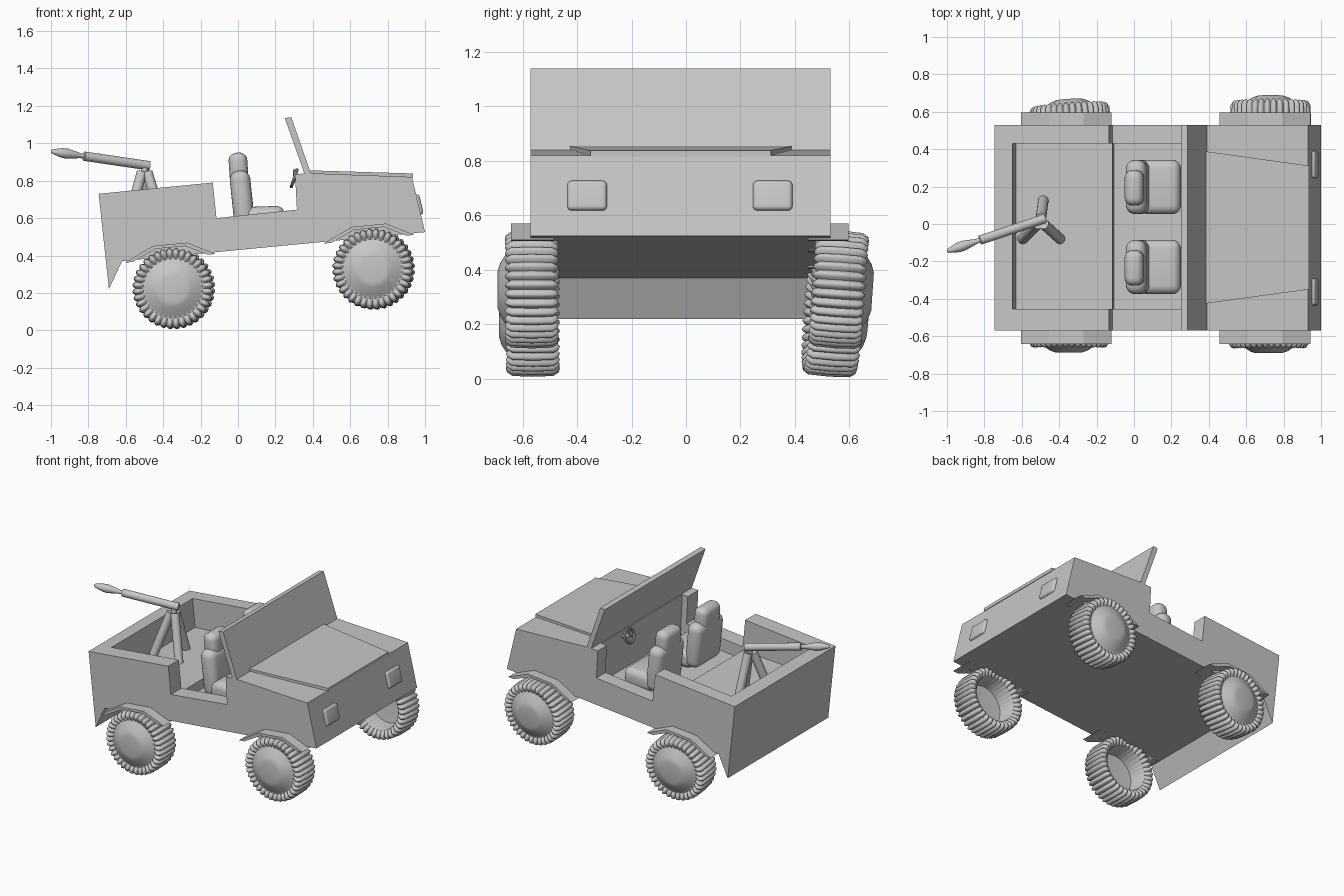
import bpy, bmesh
from math import pi, sin, cos, radians
from mathutils import Matrix, Vector

if "Cube" in bpy.data.objects:
    bpy.data.objects.remove(bpy.data.objects["Cube"], do_unlink=True)

GREY = (0.57, 0.57, 0.57, 1)
grey = bpy.data.materials.new("plain_grey")
grey.use_nodes = True
grey.diffuse_color = GREY
grey.node_tree.nodes["Principled BSDF"].inputs["Base Color"].default_value = GREY

RIGHT, LEFT = -0.57, 0.53          # body sides
SLOPE = 0.096                      # nose-up rake of the body


def finish(name, bm, smooth=None):
    bmesh.ops.recalc_face_normals(bm, faces=bm.faces)
    mesh = bpy.data.meshes.new(name)
    bm.to_mesh(mesh)
    bm.free()
    mesh.materials.append(grey)
    ob = bpy.data.objects.new(name, mesh)
    bpy.context.collection.objects.link(ob)
    if smooth:
        bpy.ops.object.select_all(action='DESELECT')
        ob.select_set(True)
        bpy.context.view_layer.objects.active = ob
        bpy.ops.object.shade_smooth_by_angle(angle=radians(smooth))
    return ob


def side_prism(name, pts, y0, y1):
    """Extrude an x-z outline across the width."""
    bm = bmesh.new()
    face = bm.faces.new([bm.verts.new((x, y0, z)) for x, z in pts])
    ext = bmesh.ops.extrude_face_region(bm, geom=[face])
    verts = [v for v in ext["geom"] if isinstance(v, bmesh.types.BMVert)]
    bmesh.ops.translate(bm, verts=verts, vec=(0, y1 - y0, 0))
    return finish(name, bm)


def soft_box(name, centre, size, tilt, radius):
    """Rounded block, tilted about the width axis."""
    bm = bmesh.new()
    bmesh.ops.create_cube(bm, size=1, matrix=Matrix.Diagonal((*size, 1)))
    bmesh.ops.bevel(bm, geom=bm.edges[:], offset=radius, segments=5,
                    profile=0.5, affect='EDGES')
    bm.transform(Matrix.Translation(centre) @ Matrix.Rotation(radians(tilt), 4, 'Y'))
    return finish(name, bm, 40)


def lathe(name, rings, steps, matrix, shape=None, smooth=35):
    """Spin (axis position, radius) rings about z; shape may dent each point."""
    bm = bmesh.new()
    loops = []
    for h, r in rings:
        if r == 0:
            loops.append([bm.verts.new((0, 0, h))] * steps)
            continue
        loop = []
        for i in range(steps):
            a = 2 * pi * i / steps
            hh, rr = shape(h, r, a) if shape else (h, r)
            loop.append(bm.verts.new((rr * cos(a), rr * sin(a), hh)))
        loops.append(loop)
    for p, q in zip(loops, loops[1:]):
        for i in range(steps):
            j = (i + 1) % steps
            quad = list(dict.fromkeys((p[i], p[j], q[j], q[i])))
            bm.faces.new(quad)
    bm.transform(matrix)
    return finish(name, bm, smooth)


def along(a, b):
    """Matrix taking the z axis to the line from a to b."""
    d = Vector(b) - Vector(a)
    return Matrix.Translation(a) @ d.to_track_quat('Z', 'Y').to_matrix().to_4x4()


def rod(name, a, b, r):
    length = (Vector(b) - Vector(a)).length
    return lathe(name, [(0, 0), (0, r), (length, r), (length, 0)], 20, along(a, b))


# Body tub, with the open bed and cockpit cut out
body = side_prism("body", [(-0.69, 0.22), (-0.745, 0.73), (-0.135, 0.79), (-0.115, 0.6),
                           (0.315, 0.645), (0.305, 0.835), (0.385, 0.84), (0.93, 0.82),
                           (1.0, 0.525), (-0.62, 0.37)], RIGHT, LEFT)
cavity = side_prism("cavity_cutter", [(-0.665, 0.9), (-0.63, 0.545), (-0.115, 0.575),
                                      (-0.108, 0.515), (0.36, 0.56), (0.345, 0.9)],
                    -0.455, 0.43)
cavity.hide_render = True
cut = body.modifiers.new("cavity", 'BOOLEAN')
cut.operation, cut.solver, cut.object = 'DIFFERENCE', 'EXACT', cavity
bpy.context.view_layer.objects.active = body
bpy.ops.object.modifier_apply(modifier=cut.name)
bpy.data.objects.remove(cavity, do_unlink=True)

# Windscreen panel
side_prism("windscreen", [(0.25, 1.135), (0.285, 1.14), (0.39, 0.838), (0.355, 0.838)],
           RIGHT, LEFT)

# Tapered bonnet lid
bm = bmesh.new()
lid = [(0.385, -0.425), (0.935, -0.35), (0.935, 0.312), (0.385, 0.388)]
rows = [[bm.verts.new((x, y, 0.855 - 0.03 * (x - 0.39) - drop)) for x, y in lid]
        for drop in (0.022, 0)]
for row in rows:
    bm.faces.new(row)
for i in range(4):
    j = (i + 1) % 4
    bm.faces.new((rows[0][i], rows[0][j], rows[1][j], rows[1][i]))
finish("bonnet_lid", bm)

# Headlights on the sloped nose
for side, y in (("right", -0.363), ("left", 0.318)):
    soft_box("headlight_" + side, (0.963, y, 0.672), (0.036, 0.145, 0.112), -13.3, 0.016)

# Angular wheel arches
arch = [(-0.2425, 0), (-0.0925, 0.075), (0.0925, 0.075), (0.2425, 0),
        (0.2, 0), (0.08, 0.058), (-0.08, 0.058), (-0.2, 0)]
for end, cx, base in (("front", 0.7, 0.487), ("rear", -0.3625, 0.385)):
    outline = [(cx + x, base + z + SLOPE * x) for x, z in arch]
    side_prism(end + "_arch_right", outline, -0.642, -0.485)
    side_prism(end + "_arch_left", outline, 0.447, 0.597)

# Wheels: domed hub, ribbed tyre, hollow back
RIBS = 36
tyre = [(0.115, 0), (0.125, 0.07), (0.115, 0.1), (0.085, 0.145), (0.078, 0.158),
        (0.09, 0.17), (0.099, 0.185), (0.095, 0.201), (0.075, 0.214), (0, 0.217),
        (-0.075, 0.214), (-0.095, 0.201), (-0.099, 0.185), (-0.085, 0.165),
        (-0.07, 0.152), (0.05, 0.14), (0.06, 0)]


def ribbed(h, r, a):
    if r < 0.164:
        return h, r
    dent = 0.015 * (1 - abs(sin(RIBS * a / 2)))
    inward = dent if abs(h) > 0.08 else 0
    return h - inward * (1 if h > 0 else -1), r - (dent if r > 0.19 else 0)


face_right = Matrix.Rotation(pi / 2, 4, 'X')
face_left = Matrix.Rotation(-pi / 2, 4, 'X')
for name, pos, turn, lean, yaw in (
        ("front_wheel_right", (0.72, -0.566, 0.328), face_right, 0, 0),
        ("rear_wheel_right", (-0.348, -0.562, 0.224), face_right, 0, 0),
        ("front_wheel_left", (0.73, 0.56, 0.328), face_left, -4, 0),
        ("rear_wheel_left", (-0.34, 0.54, 0.224), face_left, -4, 4)):
    place = (Matrix.Translation(pos) @ Matrix.Rotation(radians(yaw), 4, 'Z')
             @ Matrix.Rotation(radians(lean), 4, 'X') @ turn)
    lathe(name, tyre, RIBS * 6, place, ribbed, 50)

# Seats
for side, y in (("right", -0.23), ("left", 0.198)):
    soft_box("seat_cushion_" + side, (0.14, y, 0.6), (0.22, 0.29, 0.125), -2, 0.045)
    soft_box("seat_back_" + side, (0.022, y, 0.7), (0.11, 0.29, 0.31), -6, 0.05)
    soft_box("seat_headrest_" + side, (0.003, y - 0.005, 0.86), (0.1, 0.19, 0.18), -4, 0.042)

# Steering wheel and column
rim = [(0.009 * sin(a), 0.047 + 0.009 * cos(a)) for a in (2 * pi * i / 10 for i in range(11))]
hub, dash = (0.3, 0.19, 0.813), (0.37, 0.19, 0.79)
lathe("steering_wheel", rim, 32, along(hub, dash))
rod("steering_column", hub, dash, 0.012)
for i in range(3):
    a = 2 * pi * i / 3 + pi / 2
    rod("steering_spoke", hub, (0.3, 0.19 + 0.046 * cos(a), 0.813 + 0.046 * sin(a)), 0.005)

# Tripod in the bed
for i, (x, y) in enumerate(((-0.395, -0.08), (-0.485, 0.125), (-0.595, -0.08))):
    top = Vector((-0.5, 0.015, 0.845)).lerp(Vector((x, y, 0.845)), 0.15)
    rod("tripod_leg_%d" % (i + 1), top, (x, y, 0.55), 0.028)
rod("tripod_pivot", (-0.5, 0.015, 0.83), (-0.5, 0.02, 0.885), 0.018)

# Mounted launcher tube with pointed tip
launcher = [(0, 0), (0, 0.025), (0.37, 0.025), (0.372, 0.013), (0.39, 0.013), (0.41, 0.017),
            (0.47, 0.028), (0.5, 0.025), (0.55, 0.012), (0.558, 0.006), (0.56, 0)]
lathe("launcher", launcher, 24, along((-0.475, 0.03, 0.88), (-0.998, -0.145, 0.957)))
